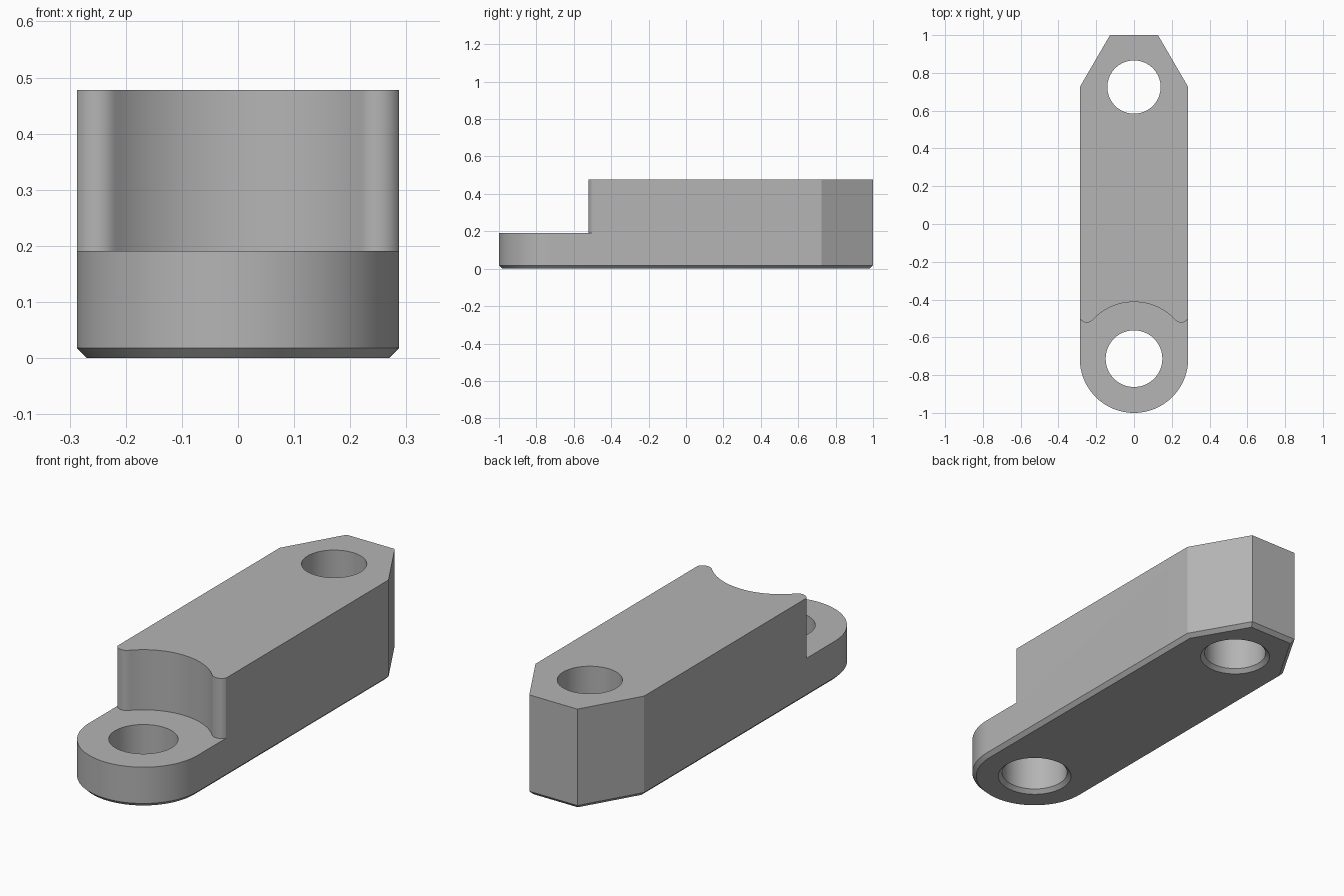
import bpy
import bmesh
from math import sin, cos, radians, atan2, degrees, hypot, sqrt

default_cube = bpy.data.objects.get("Cube")
if default_cube:
    bpy.data.objects.remove(default_cube, do_unlink=True)

# Main dimensions
HALF_W, HEIGHT, STEP_Z, CHAMFER = 0.287, 0.478, 0.191, 0.018
FRONT_Y, REAR_Y = HALF_W - 1, 0.725
FRONT_HOLE, REAR_HOLE = 0.15, 0.141
SCALLOP_R, LOBE_X, LOBE_Y = 0.30, 0.25, -0.48

grey = bpy.data.materials.new("plain grey")
grey.use_nodes = True
grey.diffuse_color = (0.46, 0.46, 0.46, 1)
grey.node_tree.nodes["Principled BSDF"].inputs["Base Color"].default_value = grey.diffuse_color


def arc(cx, cy, r, start, end, steps):
    angles = [radians(start + (end - start) * i / steps) for i in range(steps + 1)]
    return [(cx + r * cos(a), cy + r * sin(a)) for a in angles]


def prism(name, outline, z0, z1, chamfer=0):
    """Extrude a plan outline upwards, optionally chamfering its bottom rim."""
    bm = bmesh.new()
    base = bm.faces.new([bm.verts.new((x, y, z0)) for x, y in outline])
    grown = bmesh.ops.extrude_face_region(bm, geom=[base], use_keep_orig=True)["geom"]
    for v in grown:
        if isinstance(v, bmesh.types.BMVert):
            v.co.z = z1
    bmesh.ops.recalc_face_normals(bm, faces=bm.faces)
    if chamfer:
        rim = [e for e in bm.edges if all(abs(v.co.z - z0) < 1e-5 for v in e.verts)]
        bmesh.ops.bevel(bm, geom=rim, offset=chamfer, segments=1,
                        affect='EDGES', clamp_overlap=False)
        bmesh.ops.remove_doubles(bm, verts=bm.verts, dist=1e-5)
    return finish(name, bm)


def hole_cutter(name, y, r):
    """Turned plug with a countersunk lower end."""
    bm = bmesh.new()
    rings = []
    for z, radius in ((-CHAMFER, r + 2 * CHAMFER), (CHAMFER, r), (HEIGHT + 0.1, r)):
        rings.append([bm.verts.new((px, py, z)) for px, py in arc(0, y, radius, 0, 360, 64)[:-1]])
    for low, high in zip(rings, rings[1:]):
        for i in range(len(low)):
            j = (i + 1) % len(low)
            bm.faces.new((low[i], low[j], high[j], high[i]))
    bm.faces.new(rings[0][::-1])
    bm.faces.new(rings[-1])
    bmesh.ops.recalc_face_normals(bm, faces=bm.faces)
    return finish(name, bm)


def finish(name, bm):
    mesh = bpy.data.meshes.new(name)
    bm.to_mesh(mesh)
    bm.free()
    mesh.materials.append(grey)
    obj = bpy.data.objects.new(name, mesh)
    bpy.context.collection.objects.link(obj)
    return obj


# Body: round front end, straight sides, tapered rear end
outline = arc(0, FRONT_Y, HALF_W, 180, 360, 48)
outline += [(HALF_W, REAR_Y), (0.127, 1), (-0.127, 1), (-HALF_W, REAR_Y)]
body = prism("clamp_body", outline, 0, HEIGHT, CHAMFER)

# Step cutter: concave scallop flanked by two small rounded lobes
dx, dy = LOBE_X, LOBE_Y - FRONT_Y
lobe_r = hypot(dx, dy) - SCALLOP_R
touch = degrees(atan2(dy, dx))
exit_x = HALF_W + 0.004
exit_angle = 360 - degrees(atan2(sqrt(lobe_r**2 - (exit_x - LOBE_X)**2), exit_x - LOBE_X))
lobe = arc(LOBE_X, LOBE_Y, lobe_r, exit_angle, 180 + touch, 12)
scallop = arc(0, FRONT_Y, SCALLOP_R, touch, 180 - touch, 40)
mirrored_lobe = [(-x, y) for x, y in reversed(lobe)]
profile = [(0.5, -1.2), (0.5, lobe[0][1])] + lobe + scallop[1:-1] + mirrored_lobe
profile += [(-0.5, lobe[0][1]), (-0.5, -1.2)]

cutters = [
    prism("step_cutter", profile, STEP_Z, HEIGHT + 0.2),
    hole_cutter("front_hole_cutter", FRONT_Y, FRONT_HOLE),
    hole_cutter("rear_hole_cutter", REAR_Y, REAR_HOLE),
]

bpy.ops.object.select_all(action='DESELECT')
body.select_set(True)
bpy.context.view_layer.objects.active = body
for cutter in cutters:
    cutter.hide_render = True
    cut = body.modifiers.new(cutter.name, 'BOOLEAN')
    cut.operation = 'DIFFERENCE'
    cut.solver = 'EXACT'
    cut.object = cutter
    bpy.ops.object.modifier_apply(modifier=cut.name)
for cutter in cutters:
    bpy.data.objects.remove(cutter, do_unlink=True)

bpy.ops.object.shade_smooth_by_angle(angle=radians(25))
